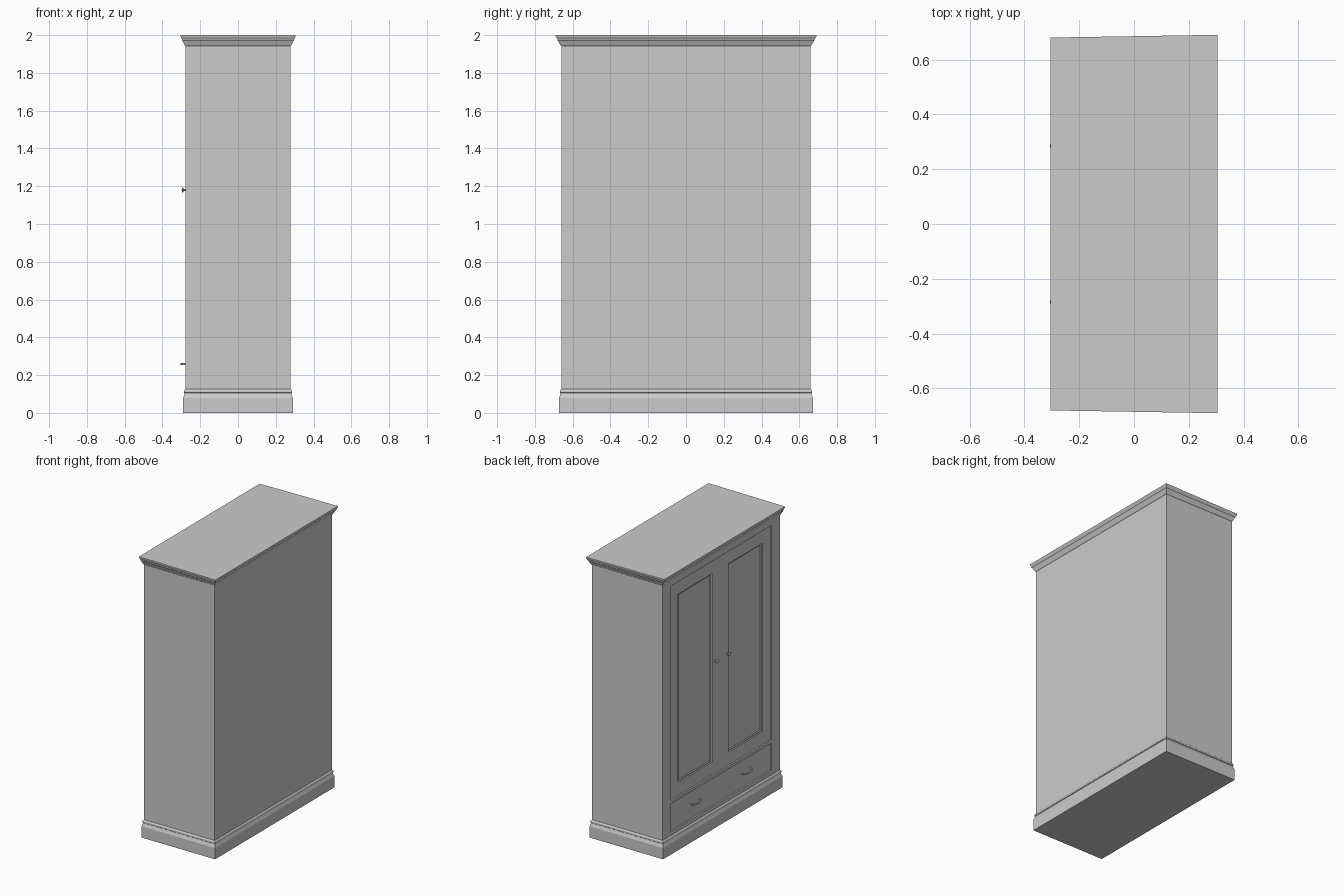
import bpy, bmesh
from mathutils import Vector, Matrix

if "Cube" in bpy.data.objects:
    bpy.data.objects.remove(bpy.data.objects["Cube"])


def finish(name, bm, smooth=False):
    bmesh.ops.recalc_face_normals(bm, faces=bm.faces)
    me = bpy.data.meshes.new(name)
    bm.to_mesh(me)
    bm.free()
    ob = bpy.data.objects.new(name, me)
    bpy.context.collection.objects.link(ob)
    if smooth:
        for p in me.polygons:
            p.use_smooth = True
        bpy.context.view_layer.objects.active = ob
        ob.select_set(True)
        bpy.ops.object.shade_smooth_by_angle()
        ob.select_set(False)
    return ob


def box_bm(lo, hi):
    bm = bmesh.new()
    lo, hi = Vector(lo), Vector(hi)
    bmesh.ops.create_cube(bm, size=1, matrix=Matrix.Translation((lo + hi) / 2)
                          @ Matrix.Diagonal((*(hi - lo), 1)))
    return bm


def moulding(name, rings):
    """Loft stacked rectangles: (half x, half y at -x side, half y at +x side, z)."""
    bm = bmesh.new()
    loops = [[bm.verts.new(p) for p in ((-x, -ya, z), (x, -yb, z), (x, yb, z), (-x, ya, z))]
             for x, ya, yb, z in rings]
    for a, b in zip(loops, loops[1:]):
        for i in range(4):
            j = (i + 1) % 4
            bm.faces.new((a[i], a[j], b[j], b[i]))
    bm.faces.new(loops[0][::-1])
    bm.faces.new(loops[-1])
    return finish(name, bm)


X, Y = 0.278, 0.66

# Carcass with openings for doors and drawers on the -x side
carcass = finish("carcass", box_bm((-X, -Y, 0.11), (X, Y, 1.96)))
for z0, z1 in ((0.153, 0.352), (0.373, 1.902)):
    cutter = finish("cutter", box_bm((-X - 0.1, -0.567, z0), (-X + 0.03, 0.567, z1)))
    cutter.hide_render = True
    mod = carcass.modifiers.new("opening", "BOOLEAN")
    mod.operation, mod.object, mod.solver = "DIFFERENCE", cutter, "EXACT"
    bpy.context.view_layer.objects.active = carcass
    bpy.ops.object.modifier_apply(modifier=mod.name)
    bpy.data.objects.remove(cutter)

# Plinth and crown mouldings
moulding("plinth", [(X + o, Y + o, Y + o, z) for o, z in
                    ((0.012, 0), (0.012, 0.08), (0.004, 0.1), (0.004, 0.104),
                     (0.008, 0.107), (0.008, 0.117), (0.005, 0.122), (0, 0.126))])
moulding("crown", [(X + 0.027 * t, Y + 0.02 * t, Y + 0.03 * t, z) for t, z in
                   ((0, 1.942), (0.15, 1.945), (0.6, 1.97), (0.72, 1.974),
                    (0.72, 1.98), (0.88, 1.987), (1, 1.993), (1, 2.0))])


def front_panel(name, side, z0, z1, insets):
    """Door or drawer front; insets = (thickness, depth) steps on the visible face."""
    y0, y1 = sorted((side * 0.0015, side * 0.5645))
    bm = box_bm((-X + 0.007, y0, z0), (-X + 0.03, y1, z1))
    bm.normal_update()
    face = min(bm.faces, key=lambda f: f.calc_center_median().x)
    for thickness, depth in insets:
        bmesh.ops.inset_region(bm, faces=[face], thickness=thickness, depth=depth,
                               use_even_offset=True)
    finish(name, bm)


def knob(name, y, z):
    """Lathed door knob along -x."""
    bm = bmesh.new()
    profile = ((-0.008, 0.005), (0.009, 0.005), (0.013, 0.013), (0.016, 0.014), (0.019, 0.009))
    vs = [bm.verts.new((-X - d, y + r, z)) for d, r in profile]
    vs = [bm.verts.new((-X + 0.008, y, z))] + vs + [bm.verts.new((-X - 0.02, y, z))]
    es = [bm.edges.new(p) for p in zip(vs, vs[1:])]
    bmesh.ops.spin(bm, geom=vs + es, cent=(0, y, z), axis=(1, 0, 0),
                   angle=6.2831853, steps=16)
    bmesh.ops.remove_doubles(bm, verts=bm.verts, dist=1e-5)
    finish(name, bm, True)


def bow_handle(name, y, z):
    """Curved drawer pull swept along a bow path."""
    cu = bpy.data.curves.new(name, "CURVE")
    cu.dimensions = "3D"
    cu.bevel_depth, cu.bevel_resolution, cu.use_fill_caps = 0.005, 2, True
    sp = cu.splines.new("POLY")
    path = ((-0.048, -0.008), (-0.048, 0.008), (-0.04, 0.016), (-0.022, 0.021), (0, 0.023),
            (0.022, 0.021), (0.04, 0.016), (0.048, 0.008), (0.048, -0.008))
    sp.points.add(len(path) - 1)
    for p, (dy, d) in zip(sp.points, path):
        p.co = (-X - d, y + dy, z, 1)
    ob = bpy.data.objects.new(name, cu)
    bpy.context.collection.objects.link(ob)


# Doors, drawers and their hardware, mirrored about y = 0
for side, label in ((1, "left"), (-1, "right")):
    front_panel(label + "_door", side, 0.376, 1.899,
                ((0.09, 0), (0.003, -0.006), (0.008, 0), (0.003, -0.006)))
    front_panel(label + "_drawer", side, 0.156, 0.349, ())
    knob(label + "_door_knob", side * 0.068, 1.18)
    bow_handle(label + "_drawer_handle", side * 0.285, 0.258)
